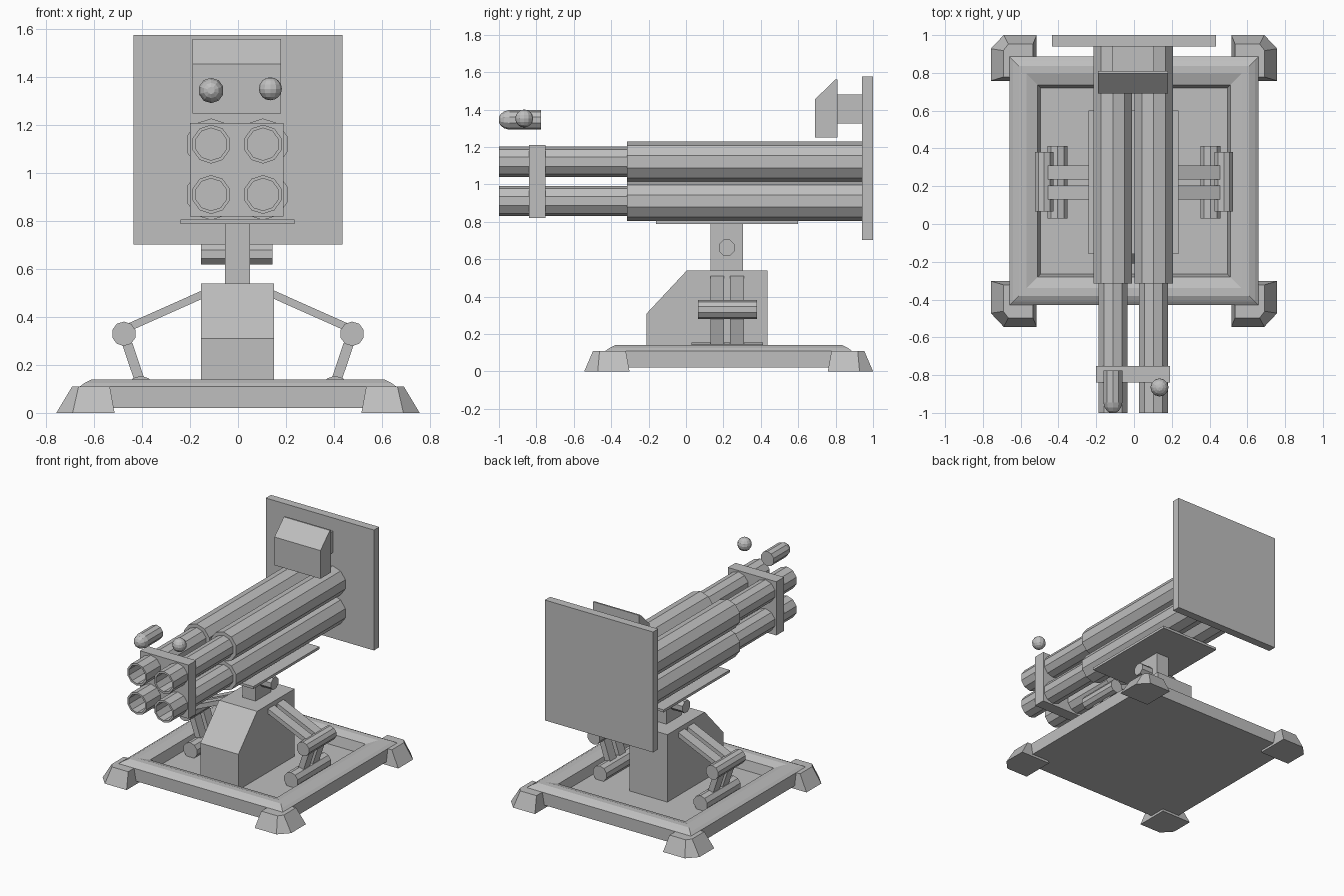
import bpy, bmesh, math
from mathutils import Vector

if "Cube" in bpy.data.objects:
    bpy.data.objects.remove(bpy.data.objects["Cube"])

GREY = (0.52, 0.52, 0.52, 1)
mat = bpy.data.materials.new("plain_grey")
mat.use_nodes = True
mat.diffuse_color = GREY
mat.node_tree.nodes["Principled BSDF"].inputs["Base Color"].default_value = GREY


def finish(name, bm):
    bmesh.ops.recalc_face_normals(bm, faces=bm.faces)
    mesh = bpy.data.meshes.new(name)
    bm.to_mesh(mesh)
    bm.free()
    mesh.materials.append(mat)
    obj = bpy.data.objects.new(name, mesh)
    bpy.context.collection.objects.link(obj)
    return obj


def loft(name, rings):
    """Skin a list of equal-length rings and cap both ends."""
    bm = bmesh.new()
    loops = [[bm.verts.new(p) for p in ring] for ring in rings]
    for a, b in zip(loops, loops[1:]):
        for i in range(len(a)):
            j = (i + 1) % len(a)
            bm.faces.new((a[i], a[j], b[j], b[i]))
    bm.faces.new(loops[0])
    bm.faces.new(loops[-1])
    return finish(name, bm)


def box(name, x, y, z):
    corners = ((0, 0), (1, 0), (1, 1), (0, 1))
    return loft(name, [[(x[i], y[j], h) for i, j in corners] for h in z])


def side_prism(name, profile, x):
    return loft(name, [[(px, y, z) for y, z in profile] for px in x])


def turned(name, profile, x, z, sides):
    """Turn (radius, y) steps about an axis running front to back."""
    turns = [2 * math.pi * k / sides for k in range(sides)]
    return loft(name, [[(x + r * math.sin(t), y, z + r * math.cos(t)) for t in turns]
                       for r, y in profile])


def bar(name, start, end, thick, y):
    """Flat bar between two (x, z) points, spanning a y range."""
    a, b = Vector(start), Vector(end)
    d = (b - a).normalized() * thick / 2
    n = Vector((-d.y, d.x))
    outline = (a + n, b + n, b - n, a - n)
    return loft(name, [[(p.x, py, p.y) for p in outline] for py in y])


# Base tray with bevelled rim and recessed floor
CY = 0.228
rim = ((0, 0.02), (0, 0.11), (0.02, 0.125), (0.05, 0.14), (0.09, 0.14), (0.15, 0.12), (0.165, 0.05))
loft("base_tray", [[(sx * (0.66 - i), CY + sy * (0.658 - i), z)
                    for sx, sy in ((-1, -1), (1, -1), (1, 1), (-1, 1))] for i, z in rim])

# Corner feet
foot_low = ((0.515, 0.53), (0.515, 0.772), (0.69, 0.772), (0.758, 0.70), (0.758, 0.53))
foot_top = ((0.535, 0.55), (0.535, 0.725), (0.665, 0.725), (0.692, 0.69), (0.692, 0.55))
for sx, side in ((-1, "right"), (1, "left")):
    for sy, end in ((-1, "front"), (1, "back")):
        loft(f"foot_{end}_{side}", [[(sx * x, CY + sy * y, z) for x, y in ring]
                                    for ring, z in ((foot_low, 0), (foot_top, 0.11))])

# Pedestal, neck, pivot pin and cradle plate
side_prism("pedestal", ((-0.21, 0.045), (-0.21, 0.31), (0.005, 0.54), (0.435, 0.54), (0.435, 0.045)),
           (-0.155, 0.15))
box("neck", (-0.055, 0.05), (0.13, 0.305), (0.53, 0.79))
octagon = [math.pi / 8 + math.pi / 4 * k for k in range(8)]
side_prism("pivot_pin", [(0.218 + 0.046 * math.cos(t), 0.662 + 0.046 * math.sin(t)) for t in octagon],
           (-0.155, 0.143))
box("cradle_plate", (-0.24, 0.235), (-0.16, 0.60), (0.788, 0.806))

# Support legs on both sides
for s, side in ((-1, "right"), (1, "left")):
    turned(f"elbow_{side}", ((0.051, 0.065), (0.051, 0.38)), s * 0.476, 0.33, 10)
    turned(f"leg_pad_{side}", ((0.057, 0.03), (0.057, 0.412)), s * 0.405, 0.098, 10)
    for n, span in enumerate(((0.13, 0.203), (0.235, 0.31))):
        bar(f"upper_arm_{side}_{n}", (s * 0.13, 0.502), (s * 0.46, 0.355), 0.032, span)
        bar(f"lower_arm_{side}_{n}", (s * 0.476, 0.33), (s * 0.405, 0.12), 0.042, span)

# Four stepped, hollow barrels
barrel = ((0.107, 0.945), (0.107, -0.315), (0.081, -0.315), (0.081, -1), (0.067, -1), (0.067, -0.315))
for x, side in ((-0.112, "right"), (0.104, "left")):
    for z, level in ((0.911, "lower"), (1.121, "upper")):
        turned(f"barrel_{level}_{side}", barrel, x, z, 10)
box("barrel_brace", (-0.2, 0.19), (-0.84, -0.752), (0.82, 1.21))

# Rear shield and sight housing
box("rear_shield", (-0.435, 0.435), (0.94, 1.0), (0.702, 1.577))
side_prism("sight_housing", ((0.69, 1.25), (0.69, 1.455), (0.798, 1.56), (0.81, 1.56), (0.81, 1.25)),
           (-0.19, 0.18))
box("sight_bracket", (-0.115, 0.105), (0.805, 0.945), (1.325, 1.48))

# Loose shell and ball floating above the muzzles
turned("shell", ((0.053, -0.775), (0.053, -0.945), (0.045, -0.972), (0.032, -0.99), (0.015, -1)),
       -0.112, 1.345, 10)
bm = bmesh.new()
bmesh.ops.create_uvsphere(bm, u_segments=12, v_segments=8, radius=0.048)
bmesh.ops.translate(bm, verts=bm.verts, vec=(0.135, -0.865, 1.352))
finish("ball", bm)
